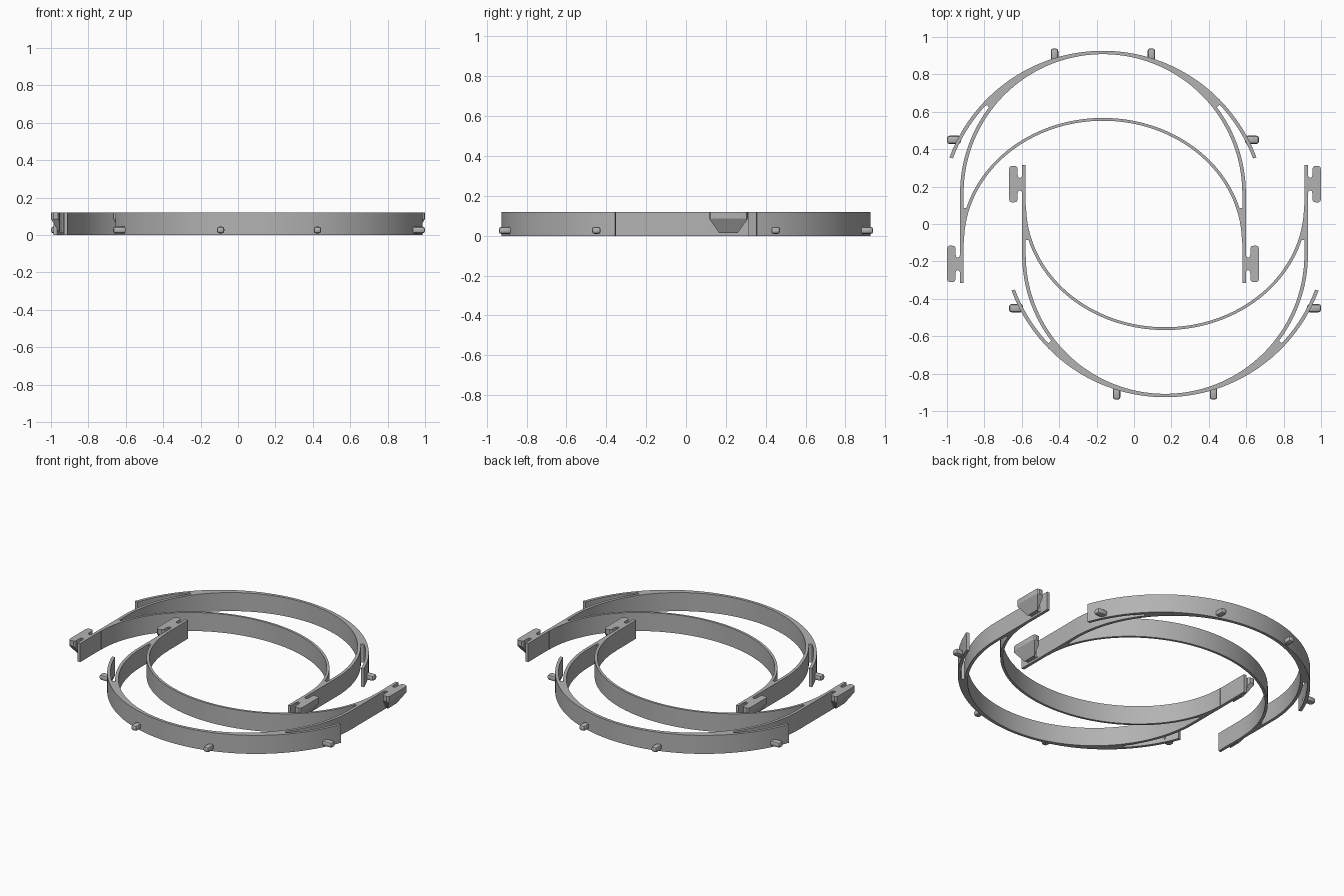
import bpy, bmesh, math
from mathutils import Vector, Matrix

if "Cube" in bpy.data.objects:
    bpy.data.objects.remove(bpy.data.objects["Cube"])

HEIGHT = 0.12
OFFSET = 0.166          # sideways shift of each nested frame
ARC_Y = 0.163           # centre of the head band arc
ARM_END = -0.315
R_IN, R_OUT = 0.745, 0.764
HOOK_Y = -0.213

grey = bpy.data.materials.new("light_grey_plastic")
grey.use_nodes = True
colour = (0.45, 0.45, 0.45, 1)
grey.diffuse_color = colour
grey.node_tree.nodes["Principled BSDF"].inputs["Base Color"].default_value = colour


def finish(bm, name):
    """Make the part and its twin turned half way round."""
    bmesh.ops.recalc_face_normals(bm, faces=bm.faces)
    bmesh.ops.translate(bm, verts=bm.verts, vec=(-OFFSET, 0, 0))
    mesh = bpy.data.meshes.new(name)
    bm.to_mesh(mesh)
    bm.free()
    mesh.materials.append(grey)
    for side, angle in (("back", 0), ("front", math.pi)):
        me = mesh if angle == 0 else mesh.copy()
        ob = bpy.data.objects.new(f"{side}_{name}", me)
        ob.rotation_euler.z = angle
        bpy.context.collection.objects.link(ob)
        bpy.ops.object.select_all(action="DESELECT")
        ob.select_set(True)
        bpy.context.view_layer.objects.active = ob
        bpy.ops.object.shade_smooth_by_angle(angle=math.radians(30))


def strip(name, pairs):
    """Solid wall between an inner and an outer plan line."""
    bm = bmesh.new()
    rings = [[bm.verts.new((*p, z)) for p, z in
              ((a, 0), (b, 0), (b, HEIGHT), (a, HEIGHT))] for a, b in pairs]
    for r, s in zip(rings, rings[1:]):
        for i in range(4):
            j = (i + 1) % 4
            bm.faces.new((r[i], r[j], s[j], s[i]))
    bm.faces.new(rings[0])
    bm.faces.new(rings[-1])
    bmesh.ops.remove_doubles(bm, verts=bm.verts, dist=1e-5)
    finish(bm, name)


def polar(r, t):
    return (r * math.sin(t), ARC_Y + r * math.cos(t))


def visor_radius(radius, t):
    """Distance from the head band centre to the wider visor arc."""
    d = 0.05 - ARC_Y
    return d * math.cos(t) + math.sqrt(radius ** 2 - (d * math.sin(t)) ** 2)


def span(a, b, n):
    return [a + (b - a) * i / n for i in range(n + 1)]


def mirrored(half):
    """Complete a line of pairs across the middle."""
    flip = [tuple((-x, y) for x, y in pair) for pair in half]
    return half + flip[::-1]


# Head band with straight arms; it thickens into the visor arc
slot, tip = math.radians(52.8), math.radians(76.8)
half = [((R_IN, ARM_END), (R_OUT, ARM_END))]
half += [(polar(R_IN, t), polar(R_OUT, t)) for t in span(math.pi / 2, slot, 20)]
half += [(polar(R_IN, t), polar(visor_radius(0.876, t), t)) for t in span(slot, 0, 32)]
strip("head_band", mirrored(half))

# Free ends of the visor arc
for label, s in (("left", 1), ("right", -1)):
    strip(f"visor_{label}_end",
          [(polar(visor_radius(0.857, t), s * t), polar(visor_radius(0.876, t), s * t))
           for t in span(slot, tip, 14)])


# Inner forehead strap, merged into the arms at its lower ends
def strap(t, merged):
    c, s = math.cos(t), math.sin(t)
    outer = (0.76 * c, -0.1 + 0.667 * s)
    if merged:
        outer = (R_IN, outer[1])
    return (0.743 * c, -0.1 + 0.652 * s), outer


join = math.radians(16.1)
half = [strap(t, True) for t in span(0, join, 8)]
half += [strap(t, False) for t in span(join, math.pi / 2, 40)]
strip("forehead_strap", mirrored(half))

# Hooks on the arm ends, with undersides tapered to the neck
HOOK = [(0.755, 0.055), (0.764, 0.052), (0.767, 0.038), (0.776, 0.033),
        (0.785, 0.038), (0.788, 0.05), (0.788, 0.085), (0.796, 0.096),
        (0.82, 0.098), (0.831, 0.091), (0.834, 0.078)]
for label, s in (("left", 1), ("right", -1)):
    bm = bmesh.new()
    outline = HOOK + [(u, -v) for u, v in reversed(HOOK)]
    face = bm.faces.new([bm.verts.new((u, v, 0.013)) for u, v in outline])
    top = bmesh.ops.extrude_face_region(bm, geom=[face])["geom"]
    bmesh.ops.translate(bm, vec=(0, 0, HEIGHT - 0.013),
                        verts=[g for g in top if isinstance(g, bmesh.types.BMVert)])
    cuts = [((0.8, 0.098, 0.087), (0, 0.075, -0.053)),
            ((0.8, -0.098, 0.087), (0, -0.075, -0.053)),
            ((0.834, 0, 0.087), (0.075, 0, -0.044))]
    for co, no in cuts:
        bmesh.ops.bisect_plane(bm, geom=bm.verts[:] + bm.edges[:] + bm.faces[:],
                               plane_co=co, plane_no=no, clear_outer=True)
        bmesh.ops.holes_fill(bm, edges=[e for e in bm.edges if e.is_boundary], sides=0)
    bmesh.ops.transform(bm, verts=bm.verts,
                        matrix=Matrix.Translation((0, HOOK_Y, 0)) @ Matrix.Diagonal((s, 1, 1, 1)))
    finish(bm, f"{label}_arm_hook")

# Rounded pegs around the visor arc
for label, s in (("left", 1), ("right", -1)):
    for place, centre, size in (("side", (0.797, 0.45), (0.074, 0.044)),
                                ("brow", (0.259, 0.906), (0.04, 0.066))):
        bm = bmesh.new()
        bmesh.ops.create_cube(bm, size=1)
        bmesh.ops.scale(bm, verts=bm.verts, vec=(*size, 0.036))
        bmesh.ops.bevel(bm, geom=bm.edges[:], offset=0.013, segments=2,
                        profile=0.5, affect="EDGES")
        bmesh.ops.translate(bm, verts=bm.verts, vec=Vector((s * centre[0], centre[1], 0.027)))
        finish(bm, f"{label}_{place}_peg")
